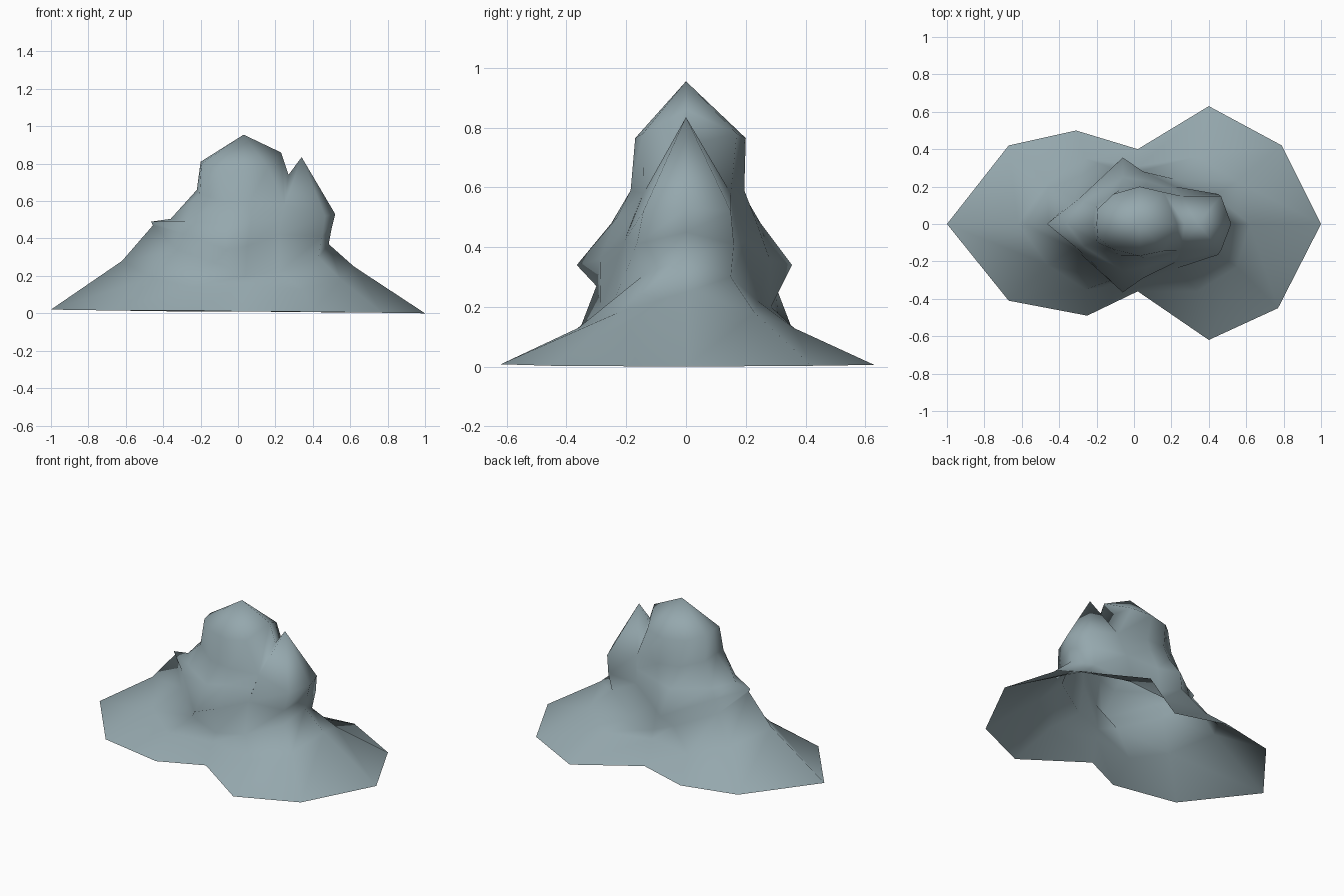
import bpy, bmesh

if "Cube" in bpy.data.objects:
    bpy.data.objects.remove(bpy.data.objects["Cube"])

stone = bpy.data.materials.new("blue grey stone")
stone.diffuse_color = (0.30, 0.39, 0.42, 1)
stone.use_nodes = True
stone.node_tree.nodes["Principled BSDF"].inputs["Base Color"].default_value = stone.diffuse_color
bm = bmesh.new()


def full_ring(half, front=1.0):
    """Half ring runs left to right along the back; mirror it to the front."""
    return list(half) + [(x, -y * front, z) for x, y, z in reversed(half[1:-1])]


def loft(rings, tip=None, gap=(), gap_rows=0):
    """Skin rings from bottom to top; columns in gap stay open in the lower rows."""
    rows = [[bm.verts.new(p) for p in ring] for ring in rings]
    n = len(rows[0])
    for r, (low, high) in enumerate(zip(rows, rows[1:])):
        for i in range(n):
            if i in gap and r < gap_rows:
                continue
            j = (i + 1) % n
            bm.faces.new((low[j], low[i], high[i], high[j]))
    if tip:
        top = bm.verts.new(tip)
        for i in range(n):
            bm.faces.new((rows[-1][(i + 1) % n], rows[-1][i], top))


# Points shared by the foot and both boulders: the crease and its saddle
crease = [(.22, .24, .22), (.22, .20, .42), (.235, .175, .50), (.25, .15, .58)]
saddle = (.27, 0, .74)
main_neck = [(-.455, 0, .47), (-.32, .13, .34), (-.12, .30, .27), (.04, .285, .20), crease[0]]
side_neck = [(.43, .15, .30), (.485, 0, .37)]

# Spreading foot of the rock, open underneath
rim = [(-1, 0, .02), (-.67, .42, .015), (-.31, .50, .01), (.02, .40, .01),
       (.40, .63, .006), (.79, .42, .003), (1, 0, 0), (.77, -.45, .003),
       (.40, -.62, .008), (.02, -.36, .01), (-.25, -.49, .015), (-.67, -.41, .015)]
slope = full_ring([(-.62, 0, .28), (-.46, .22, .19), (-.26, .35, .14), (.03, .31, .15),
                   (.34, .36, .13), (.55, .23, .18), (.62, 0, .25)])
loft([rim, slope, full_ring(main_neck + side_neck)])

# Tall main boulder with overhanging ledge
loft([
    full_ring(main_neck + [saddle]),
    full_ring([(-.465, 0, .49), (-.30, .13, .43), (-.06, .355, .34), (.05, .28, .36),
               crease[1], saddle], 1.03),
    full_ring([(-.36, 0, .505), (-.27, .12, .49), (-.06, .25, .48), (.07, .23, .50),
               crease[2], saddle], 1.0),
    full_ring([(-.22, 0, .66), (-.205, .10, .64), (-.08, .18, .60), (.06, .195, .59),
               crease[3], saddle], .95),
    full_ring([(-.20, 0, .81), (-.195, .08, .80), (-.11, .16, .77), (.03, .20, .765),
               (.16, .17, .78), (.23, 0, .86)], .85),
], (.03, 0, .955), gap=(4, 5), gap_rows=3)

# Smaller pointed boulder on the right
loft([
    full_ring([saddle, crease[0]] + side_neck),
    full_ring([saddle, crease[1], (.45, .16, .41), (.50, 0, .45)], 1.03),
    full_ring([saddle, crease[3], (.465, .15, .52), (.52, 0, .53)], .95),
], (.34, 0, .835), gap=(0, 5), gap_rows=2)

# Weld the parts into one continuous smooth rock
bmesh.ops.remove_doubles(bm, verts=bm.verts, dist=0.002)
for f in bm.faces:
    f.smooth = True
mesh = bpy.data.meshes.new("rock_outcrop")
bm.to_mesh(mesh)
bm.free()
mesh.materials.append(stone)
bpy.context.collection.objects.link(bpy.data.objects.new("rock_outcrop", mesh))
